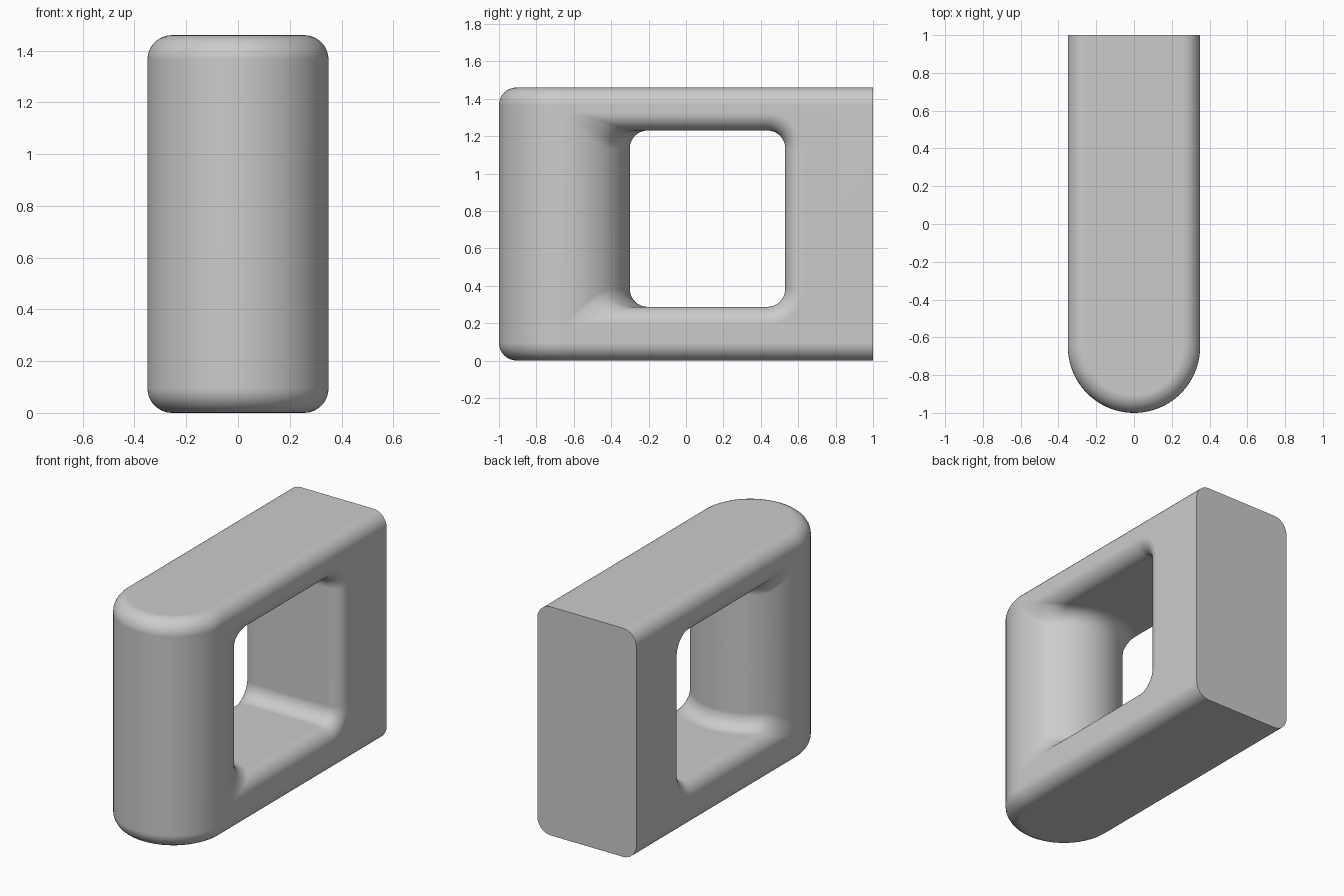
import bpy, bmesh
from math import sin, cos, pi, sqrt

if "Cube" in bpy.data.objects:
    bpy.data.objects.remove(bpy.data.objects["Cube"], do_unlink=True)

R, HEIGHT, BACK = 0.35, 1.46, 1.0      # half width, height, flat back
CY = R - 1.0                           # centre of the rounded front
ROUND = 0.095                          # edge rounding
LOW, HIGH, WALL = 0.287, 1.23, 0.53    # opening floor, ceiling, back wall
STEPS = 8


def loft(name, rings):
    """Skin a list of equal closed rings and cap both ends."""
    bm = bmesh.new()
    loops = [[bm.verts.new(p) for p in ring] for ring in rings]
    for a, b in zip(loops, loops[1:]):
        for i in range(len(a)):
            j = (i + 1) % len(a)
            bm.faces.new((a[i], a[j], b[j], b[i]))
    bm.faces.new(loops[0])
    bm.faces.new(loops[-1])
    bmesh.ops.recalc_face_normals(bm, faces=bm.faces)
    mesh = bpy.data.meshes.new(name)
    bm.to_mesh(mesh)
    bm.free()
    obj = bpy.data.objects.new(name, mesh)
    bpy.context.collection.objects.link(obj)
    return obj


def outline(inset, z):
    """Plan shape: half circle in front, straight sides, square back."""
    r = R - inset
    arc = [(-r * cos(pi * i / 64), CY - r * sin(pi * i / 64), z) for i in range(65)]
    return arc + [(r, BACK, z), (-r, BACK, z)]


def section(x, at):
    """Side shape of the opening at a given x, drawn at position `at`."""
    d = max(abs(x) - (R - ROUND), 0)
    flare = ROUND - sqrt(max(ROUND ** 2 - d ** 2, 0))
    fillet = max(ROUND - flare, 0.004)
    corner = ROUND + flare
    top, bottom, back = HIGH + flare, LOW - flare, WALL + flare
    quarter = [pi / 2 * k / STEPS for k in range(STEPS + 1)]
    # Pillar side: concave fillet around the round column
    front = []
    for a in quarter:
        reach = R + fillet * (1 - cos(a))
        y = CY + sqrt(max(reach ** 2 - x ** 2, 0.0001))
        front.append((y, fillet * (1 - sin(a))))
    pts = [(at, y, bottom + dz) for y, dz in reversed(front)]
    pts += [(at, y, top - dz) for y, dz in front]
    # Back wall side: plain round corners
    pts += [(at, back - corner * (1 - sin(a)), top - corner * (1 - cos(a))) for a in quarter]
    pts += [(at, back - corner * (1 - cos(a)), bottom + corner * (1 - sin(a))) for a in quarter]
    return pts


# Rounded block
turns = [pi / 2 * k / STEPS for k in range(STEPS + 1)]
edge = [(ROUND * (1 - sin(a)), ROUND * (1 - cos(a))) for a in turns]
levels = edge + [(i, HEIGHT - z) for i, z in reversed(edge)]
body = loft("rounded_frame_block", [outline(i, z) for i, z in levels])

# Opening behind the round pillar
xs = [R * sin(pi * k / 64) for k in range(-32, 33)]
rings = [section(-R, -R - 0.05)] + [section(x, x) for x in xs] + [section(R, R + 0.05)]
cutter = loft("opening_cutter", rings)
cutter.hide_render = True

bpy.context.view_layer.objects.active = body
body.select_set(True)
cut = body.modifiers.new("opening", 'BOOLEAN')
cut.operation = 'DIFFERENCE'
cut.solver = 'EXACT'
cut.object = cutter
bpy.ops.object.modifier_apply(modifier=cut.name)
bpy.data.objects.remove(cutter, do_unlink=True)

# Colour and shading
grey = bpy.data.materials.new("plain_grey")
grey.use_nodes = True
colour = (0.6, 0.6, 0.6, 1)
grey.diffuse_color = colour
grey.node_tree.nodes["Principled BSDF"].inputs["Base Color"].default_value = colour
body.data.materials.clear()
body.data.materials.append(grey)
bpy.ops.object.shade_smooth_by_angle(angle=0.6)
normals = body.modifiers.new("even_normals", 'WEIGHTED_NORMAL')
normals.keep_sharp = True
